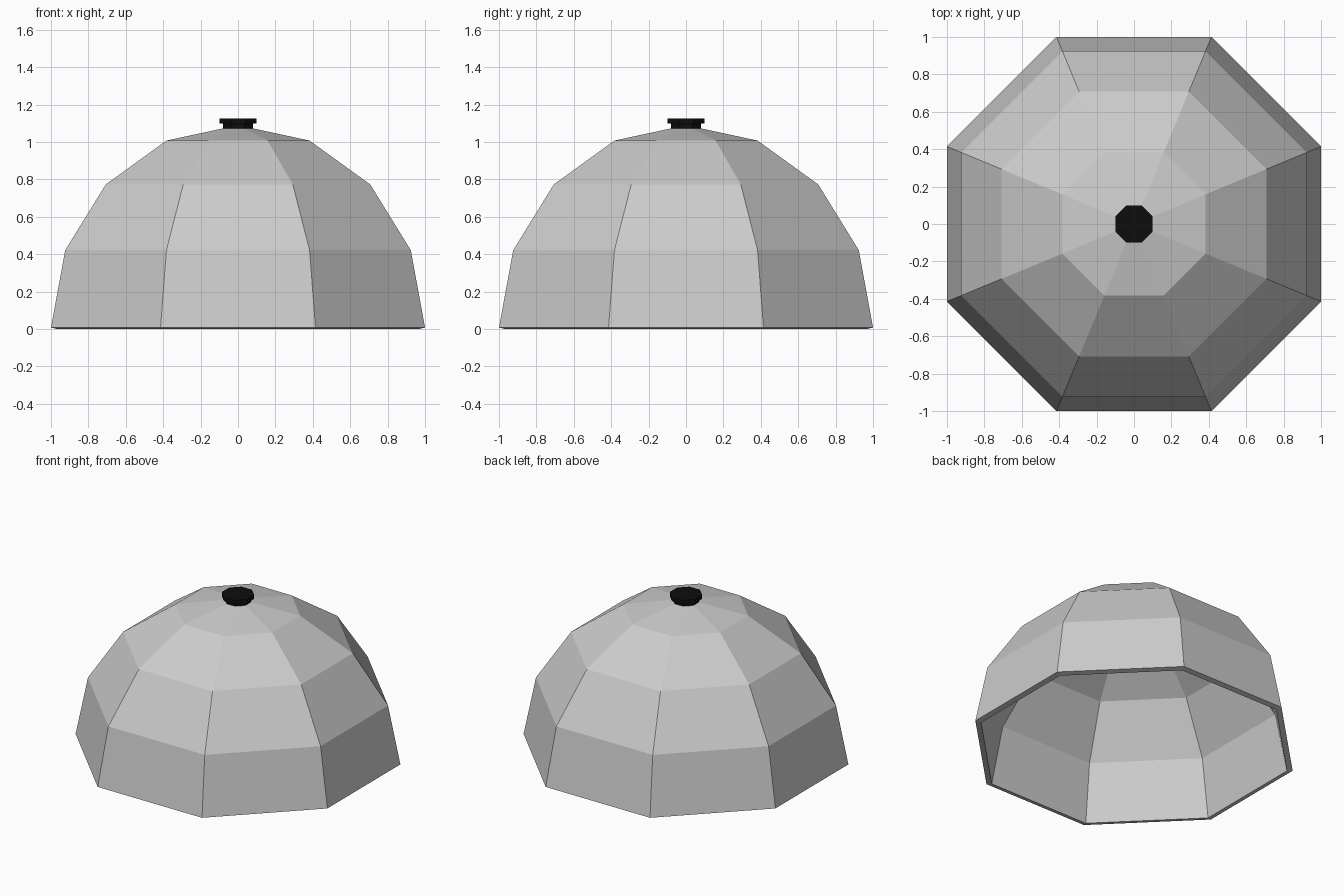
import bpy, bmesh
from math import pi, cos
from mathutils import Matrix

if "Cube" in bpy.data.objects:
    bpy.data.objects.remove(bpy.data.objects["Cube"])

SIDES = 8
K = 1 / cos(pi / SIDES)      # flat-to-flat radius -> corner radius
TURN = Matrix.Rotation(pi / SIDES, 4, 'Z')


def finish(bm, name):
    bmesh.ops.recalc_face_normals(bm, faces=bm.faces)
    me = bpy.data.meshes.new(name)
    bm.to_mesh(me)
    bm.free()
    ob = bpy.data.objects.new(name, me)
    bpy.context.collection.objects.link(ob)
    return ob


# Dome shell: upper half of an eight-sided sphere, thickened inwards
bm = bmesh.new()
bmesh.ops.create_uvsphere(bm, u_segments=SIDES, v_segments=8, radius=K, matrix=TURN)
bmesh.ops.delete(bm, geom=[v for v in bm.verts if v.co.z < -0.001], context='VERTS')
for v in bm.verts:
    if v.co.z > K - 0.001:
        v.co.x = v.co.y = 0
dome = finish(bm, "dome_shell")
if sum(p.normal.dot(p.center) for p in dome.data.polygons) < 0:
    dome.data.flip_normals()
dome.location.z = 0.0075
shell = dome.modifiers.new("thickness", 'SOLIDIFY')
shell.thickness = 0.04
shell.offset = -1

# Knob: narrow neck and wider cap
black = bpy.data.materials.new("black")
black.diffuse_color = (0.004, 0.004, 0.004, 1)
black.use_nodes = True
black.node_tree.nodes["Principled BSDF"].inputs["Base Color"].default_value = black.diffuse_color


def disc(name, r, z0, z1):
    bm = bmesh.new()
    bmesh.ops.create_cone(bm, cap_ends=True, segments=SIDES, radius1=r * K, radius2=r * K,
                          depth=z1 - z0)
    # keep flats facing the axes
    if any(abs(v.co.y) < 1e-4 for v in bm.verts):
        bmesh.ops.transform(bm, matrix=TURN, verts=bm.verts)
    bmesh.ops.translate(bm, vec=(0, 0, (z0 + z1) / 2), verts=bm.verts)
    finish(bm, name).data.materials.append(black)


disc("knob_neck", 0.08, 1.065, 1.098)
disc("knob_cap", 0.1, 1.098, 1.125)
